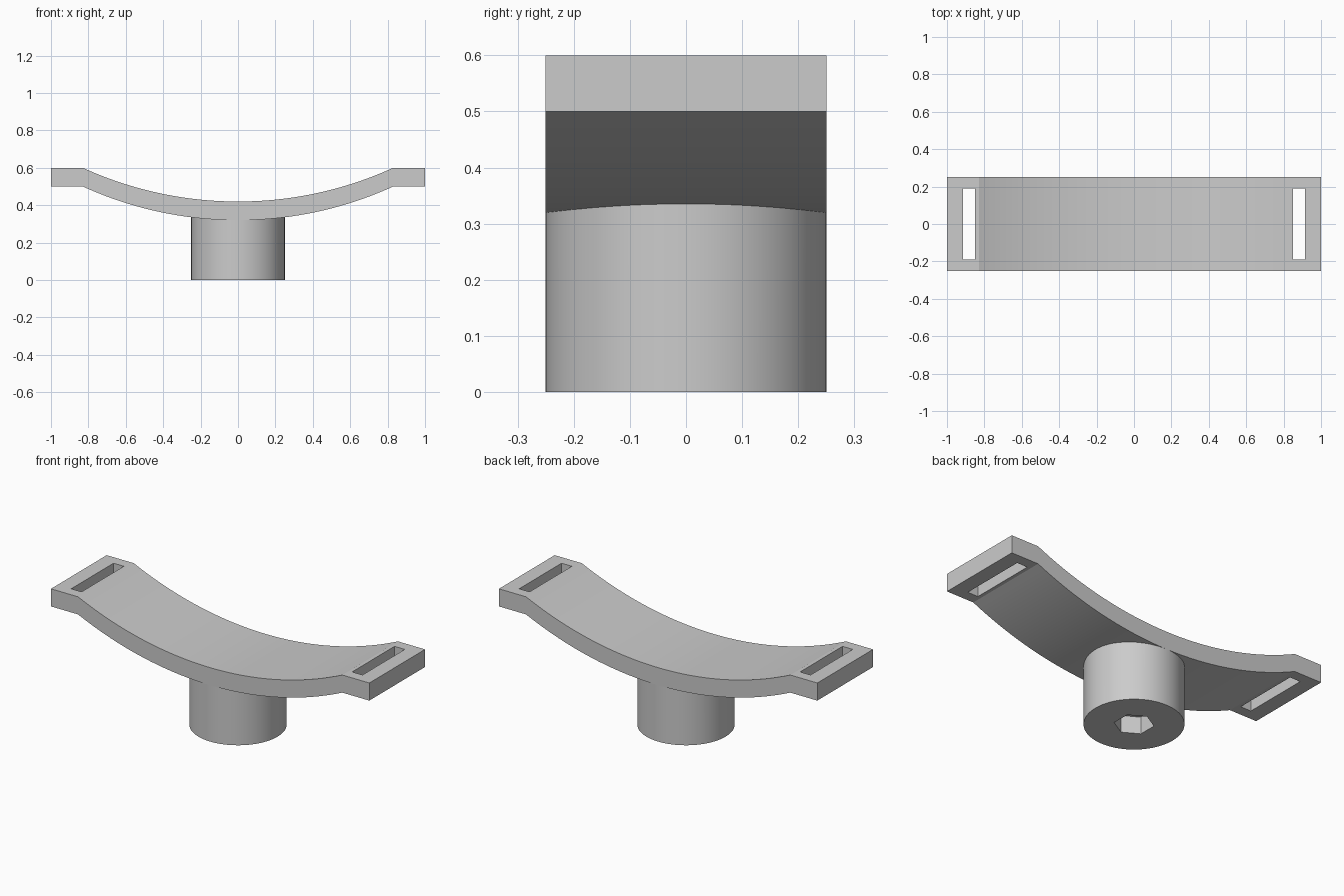
import bpy, bmesh, math

if "Cube" in bpy.data.objects:
    bpy.data.objects.remove(bpy.data.objects["Cube"], do_unlink=True)

HALF_W = 0.25      # half depth of the strap plate and radius of the post
BEND_X = 0.83      # where the curved span meets the flat end tabs
ARC_R = 2.0        # radius of the curved span
TOP, THICK = 0.6, 0.1

grey = bpy.data.materials.new("plain grey")
grey.use_nodes = True
grey.diffuse_color = (0.6, 0.6, 0.6, 1)
grey.node_tree.nodes["Principled BSDF"].inputs["Base Color"].default_value = (0.6, 0.6, 0.6, 1)


def arc_z(x):
    """Height of the upper surface of the curved span."""
    return TOP + math.sqrt(ARC_R**2 - BEND_X**2) - math.sqrt(ARC_R**2 - x * x)


def make_object(name, bm):
    bmesh.ops.recalc_face_normals(bm, faces=bm.faces)
    mesh = bpy.data.meshes.new(name)
    bm.to_mesh(mesh)
    bm.free()
    mesh.materials.append(grey)
    obj = bpy.data.objects.new(name, mesh)
    bpy.context.collection.objects.link(obj)
    return obj


def prism(name, points, vector):
    """Extrude a closed outline along a vector."""
    bm = bmesh.new()
    face = bm.faces.new([bm.verts.new(p) for p in points])
    new = bmesh.ops.extrude_face_region(bm, geom=[face])["geom"]
    verts = [v for v in new if isinstance(v, bmesh.types.BMVert)]
    bmesh.ops.translate(bm, verts=verts, vec=vector)
    return make_object(name, bm)


def ring(radius, sides, z, turn=0.0):
    angles = [turn + 2 * math.pi * i / sides for i in range(sides)]
    return [(radius * math.cos(a), radius * math.sin(a), z) for a in angles]


def activate(obj):
    bpy.ops.object.select_all(action="DESELECT")
    obj.select_set(True)
    bpy.context.view_layer.objects.active = obj


def cut(obj, cutter):
    cutter.hide_render = True
    mod = obj.modifiers.new("cut", "BOOLEAN")
    mod.operation = "DIFFERENCE"
    mod.solver = "EXACT"
    mod.object = cutter
    activate(obj)
    bpy.ops.object.modifier_apply(modifier=mod.name)
    bpy.data.objects.remove(cutter, do_unlink=True)


# Curved strap plate with flat end tabs
STEPS = 40
span = [BEND_X * (2 * i / STEPS - 1) for i in range(STEPS + 1)]
upper = [(-1, TOP)] + [(x, arc_z(x)) for x in span] + [(1, TOP)]
outline = upper + [(x, z - THICK) for x, z in reversed(upper)]
plate = prism("strap_plate", [(x, -HALF_W, z) for x, z in outline], (0, 2 * HALF_W, 0))

# Strap slots through both tabs
for side in (-1, 1):
    corners = [(0.85, -0.19), (0.915, -0.19), (0.915, 0.19), (0.85, 0.19)]
    cut(plate, prism("slot_cutter", [(side * x, y, 0.4) for x, y in corners], (0, 0, 0.3)))

# Round post, its top shaped to the underside of the plate
post = prism("post", ring(HALF_W, 96, 0), (0, 0, 0.3))
for v in post.data.vertices:
    if v.co.z > 0.1:
        v.co.z = arc_z(v.co.x) - THICK + 0.002

# Hexagonal socket in the base of the post
cut(post, prism("socket_cutter", ring(0.1, 6, -0.1, math.pi / 6), (0, 0, 0.195)))

for obj in (plate, post):
    activate(obj)
    bpy.ops.object.shade_smooth_by_angle(angle=math.radians(20))
